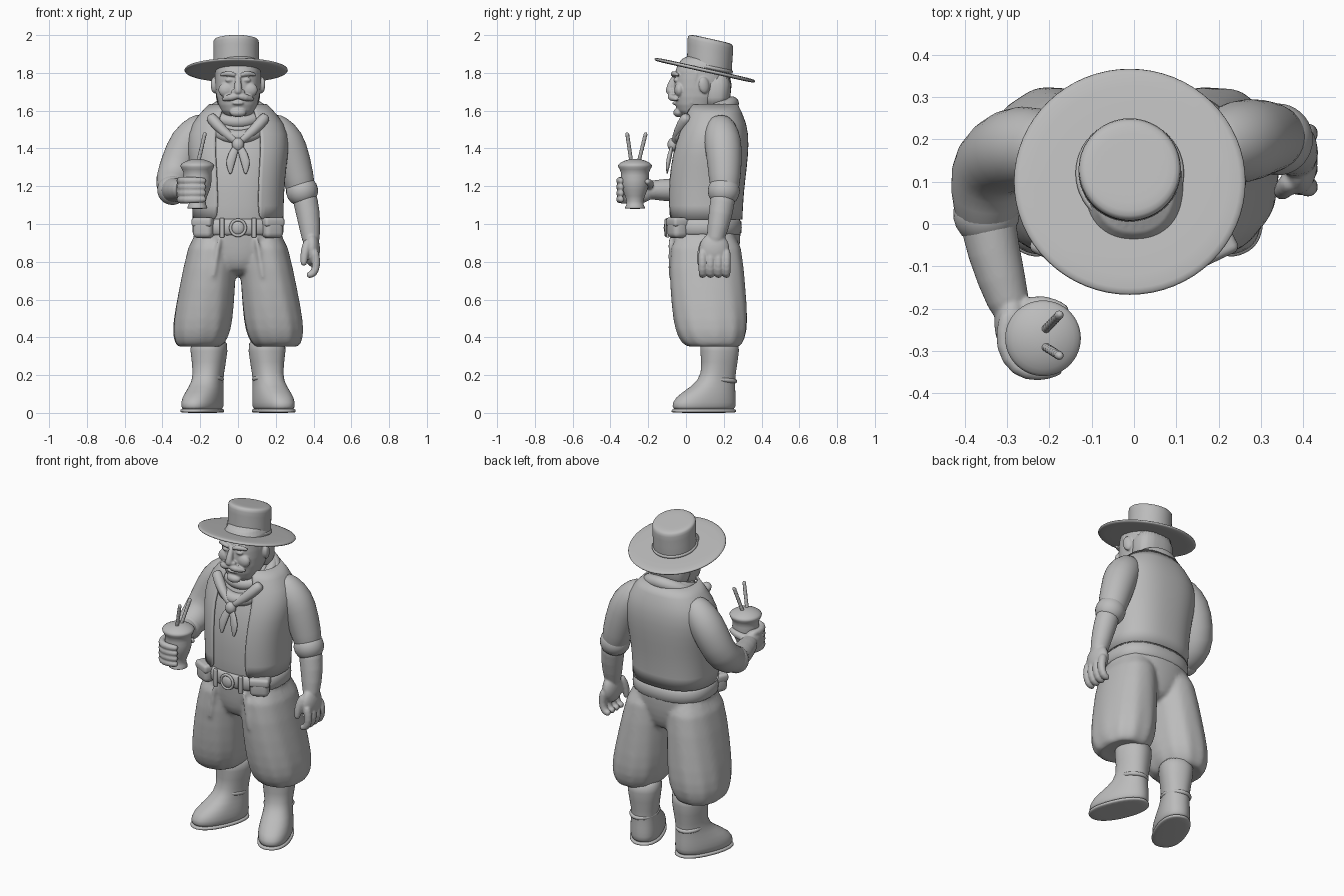
import bpy, bmesh
from math import sin, cos, tau, copysign
from mathutils import Vector, Matrix

start_cube = bpy.data.objects.get("Cube")
if start_cube:
    bpy.data.objects.remove(start_cube)

shade = (.5, .5, .5, 1)
clay_grey = bpy.data.materials.new("clay_grey")
clay_grey.use_nodes = True
clay_grey.diffuse_color = shade
clay_grey.node_tree.nodes["Principled BSDF"].inputs["Base Color"].default_value = shade
SIDES = (("left", 1), ("right", -1))


def finish(name, bm, smooth=True, location=(0, 0, 0), rotation=(0, 0, 0)):
    bmesh.ops.recalc_face_normals(bm, faces=bm.faces)
    mesh = bpy.data.meshes.new(name)
    bm.to_mesh(mesh)
    bm.free()
    mesh.materials.append(clay_grey)
    mesh.polygons.foreach_set("use_smooth", [True] * len(mesh.polygons))
    part = bpy.data.objects.new(name, mesh)
    bpy.context.collection.objects.link(part)
    part.location, part.rotation_euler = location, rotation
    if smooth:
        part.modifiers.new("smooth", "SUBSURF").levels = 1
        part.modifiers["smooth"].render_levels = 1
    return part


def meld(parts, voxel, softness):
    """Join parts and blend them into one continuous skin."""
    bpy.context.view_layer.update()
    with bpy.context.temp_override(active_object=parts[0], object=parts[0], selected_objects=parts,
                                   selected_editable_objects=parts):
        bpy.ops.object.join()
    remesh = parts[0].modifiers.new("one_skin", "REMESH")
    remesh.mode, remesh.voxel_size, remesh.use_smooth_shade = "VOXEL", voxel, True
    parts[0].modifiers.new("soften", "SMOOTH").iterations = softness


def skin(bm, rings, closed=True, loop=False):
    """Join rings of points with faces and cap the ends of a solid."""
    rings = [[bm.verts.new(point) for point in ring] for ring in rings]
    count = len(rings[0])
    for lower, upper in zip(rings, rings[1:] + rings[:1] if loop else rings[1:]):
        for i in range(count if closed else count - 1):
            j = (i + 1) % count
            bm.faces.new((lower[i], lower[j], upper[j], upper[i]))
    if closed and not loop:
        bm.faces.new(rings[0])
        bm.faces.new(rings[-1])


def loft(name, sections, centre=lambda z: 0, count=32, power=2.3, fold=lambda t, z: 0, opening=0, **place):
    """Stack of rounded sections, each given as front y, back y, height, half width."""
    def bulge(value):
        return copysign(abs(value) ** (2 / power), value)
    bm, rings = bmesh.new(), []
    angles = [opening + i * (tau - 2 * opening) / count for i in range(count + bool(opening))]
    for front, back, z, half in sections:
        middle, depth = (front + back) / 2, (back - front) / 2
        rings.append([(centre(z) + half * bulge(sin(t)) * (1 + fold(t, z)),
                       middle - depth * bulge(cos(t)) * (1 + fold(t, z)), z) for t in angles])
    skin(bm, rings, closed=not opening)
    return finish(name, bm, **place)


def turned(name, profile, **place):
    return loft(name, [(-radius, radius, z, radius) for radius, z in profile], power=2, **place)


def tube(name, path, radii, count=14, loop=False, flat=1):
    """Limb with rounded ends; the given radii are spread evenly along the path."""
    path = [Vector(point) for point in path]
    last = len(path) - 1
    widths = []
    for i in range(len(path)):
        step = i * (len(radii) - 1) / last
        low = int(step)
        high = min(low + 1, len(radii) - 1)
        widths.append(radii[low] + (radii[high] - radii[low]) * (step - low))
    if not loop:
        head, tail = (path[0] - path[1]).normalized(), (path[-1] - path[-2]).normalized()
        path = [path[0] + head * widths[0] * .6, *path, path[-1] + tail * widths[-1] * .6]
        widths = [widths[0] * .6, *widths, widths[-1] * .6]
    rings, previous, across = [], None, None
    for i, point in enumerate(path):
        before = path[i - 1] if i or loop else point
        after = path[(i + 1) % len(path)] if loop or i + 1 < len(path) else point
        along = (after - before).normalized()
        if previous:
            across = previous.rotation_difference(along) @ across
        else:
            across = along.cross(Vector((.01, 1, .01))).normalized()
        previous, up = along, along.cross(across)
        rings.append([point + widths[i] * (across * cos(t) + up * flat * sin(t))
                      for t in (tau * k / count for k in range(count))])
    bm = bmesh.new()
    skin(bm, rings, loop=loop)
    return finish(name, bm)


def hoop(name, centre, across, up, thickness):
    """Closed ring spanned by two half-axis vectors."""
    centre, across, up = Vector(centre), Vector(across), Vector(up)
    turns = [tau * i / 24 for i in range(24)]
    return tube(name, [centre + across * cos(t) + up * sin(t) for t in turns], [thickness] * 2, loop=True)


def blob(name, location, size, **place):
    bm = bmesh.new()
    bmesh.ops.create_uvsphere(bm, u_segments=20, v_segments=12, radius=1, matrix=Matrix.Diagonal((*size, 1)))
    return finish(name, bm, smooth=False, location=location, **place)


def box(name, location, size, turn=0):
    bm = bmesh.new()
    bmesh.ops.create_cube(bm, size=1, matrix=Matrix.Diagonal((*size, 1)))
    part = finish(name, bm, smooth=False, location=location, rotation=(0, 0, turn))
    rounding = part.modifiers.new("rounding", "BEVEL")
    rounding.width, rounding.segments = min(size) / 3, 4


# Hat
tilt = dict(location=(-.01, .1, 1.815), rotation=(-.22, 0, 0))
turned("hat_brim", [(.1, -.01), (.25, -.012), (.275, -.008), (.278, .006), (.25, .01), (.1, .01)], **tilt)
loft("hat_crown", [(-.11, .15, 0, .13), (-.1, .14, .02, .12), (-.125, .125, .13, .122),
                   (-.13, .12, .16, .122), (-.11, .1, .168, .11), (-.07, .06, .168, .07)], power=2, **tilt)
hoop("hat_band", (-.01, .12, 1.83), (.12, 0, 0), (0, .12, -.025), .01)

# Head
head = [loft("head", [(0, .09, 1.56, .05), (-.05, .13, 1.59, .09), (-.065, .2, 1.67, .118), (-.065, .23, 1.77, .122),
                      (-.05, .23, 1.85, .12), (0, .2, 1.9, .08)]),
        tube("nose", [(0, -.06, 1.78), (0, -.08, 1.74), (0, -.087, 1.7)], [.014, .024]),
        blob("lower_lip", (0, -.06, 1.64), (.03, .012, .01)),
        blob("chin", (0, -.04, 1.59), (.045, .028, .025))]
for side, s in SIDES:
    head += [blob(side + "_nostril", (s * .02, -.075, 1.7), (.017, .017, .014)),
             tube(side + "_moustache", [(0, -.08, 1.68), (s * .04, -.08, 1.67), (s * .08, -.05, 1.66)],
                  [.017, .022, .01]),
             tube(side + "_eyebrow", [(s * .02, -.068, 1.79), (s * .05, -.068, 1.8), (s * .09, -.045, 1.79)],
                  [.013, .015, .01]),
             blob(side + "_eye", (s * .046, -.053, 1.762), (.022, .013, .012)),
             blob(side + "_cheek", (s * .06, -.035, 1.71), (.045, .027, .04)),
             blob(side + "_ear", (s * .125, .095, 1.735), (.018, .03, .045), rotation=(.15, 0, s * .35)),
             tube(side + "_sideburn", [(s * .112, .055, 1.8), (s * .098, .03, 1.64)], [.014, .01])]
meld(head, .005, 3)
loft("hair", [(.1, .2, 1.62, .1), (.08, .24, 1.64, .12), (.06, .25, 1.84, .125)], power=2.6,
     fold=lambda t, z: sin(14 * t) / 80)
loft("neck", [(.03, .22, 1.42, .12), (.04, .21, 1.64, .1)])

# Shirt and open vest
body = [(-.095, .293, 1.025, .235), (-.1, .3, 1.17, .238), (-.09, .317, 1.3, .25), (-.065, .328, 1.42, .268),
        (-.02, .32, 1.53, .25), (.02, .27, 1.63, .15)]
inset = .012
loft("shirt", [(front + inset, back - inset, z, half - inset) for front, back, z, half in
               [(-.095, .293, .95, .235), *body]], power=2.4)
vest = loft("vest", body, power=2.4, opening=.4)
cloth = vest.modifiers.new("cloth", "SOLIDIFY")
cloth.thickness, cloth.offset = inset, 0

# Neck scarf
hoop("collar", (0, .12, 1.59), (.125, 0, 0), (0, .115, .05), .034)
hoop("scarf", (0, .105, 1.55), (.15, 0, 0), (0, .14, .09), .038)
blob("scarf_knot", (0, -.07, 1.42), (.032, .028, .036))
for side, s in SIDES:
    tube(side + "_scarf_tail", [(s * .01, -.075, 1.41), (s * .045, -.095, 1.33), (s * .04, -.1, 1.27)],
         [.018, .03, .008], flat=.5)
    tube(side + "_scarf_fold", [(s * .14, 0, 1.56), (s * .08, -.04, 1.49), (0, -.06, 1.43)], [.034, .02])


# Trousers and boots
def gather(t, z):
    return sin(11 * t + 5 * z) * max(.3, 1 - abs(z - .4) * 4) / 40


trousers = [loft("trousers", [(-.03, .24, .72, .08), (-.07, .27, .8, .18), (-.08, .287, .88, .235),
                              (-.088, .29, .97, .235), (-.088, .29, 1, .23)])]
for side, s in SIDES:
    trousers.append(loft(
        side + "_trouser_leg",
        [(.05, .25, .36, .09), (.02, .28, .345, .11), (-.02, .3, .365, .13), (-.055, .325, .43, .155),
         (-.075, .325, .55, .155), (-.09, .305, .76, .14), (-.08, .285, 1, .12)],
        centre=lambda z: s * (.25 - .13 * z), count=48, fold=gather))
    trousers.append(tube(side + "_trouser_pleat", [(s * .1, -.088, .92), (s * .13, -.088, .72)], [.011, .008]))
    foot = dict(location=(s * .155, .175, 0), rotation=(0, 0, s * .4))
    loft(side + "_boot", [(-.255, .08, .01, .08), (-.265, .09, .03, .092), (-.255, .09, .08, .092),
                          (-.15, .085, .14, .08), (-.085, .085, .2, .073), (-.1, .11, .34, .1), (-.1, .1, .4, .09)],
         **foot)
    loft(side + "_sole", [(-.26, .085, 0, .088), (-.268, .093, .004, .095), (-.268, .093, .018, .095),
                          (-.25, .08, .022, .09)], **foot)
    hoop(side + "_ankle_fold", (s * .155, .175, .178), (.07, 0, 0), (0, .085, -.01), .012)
meld(trousers, .011, 6)

# Belt, buckle and pouches
loft("belt", [(-.08, .28, .935, .225), (-.097, .297, .94, .244), (-.097, .297, 1.025, .243), (-.08, .28, 1.03, .225)],
     power=2.4)
blob("buckle", (0, -.1, .98), (.036, .018, .038))
hoop("buckle_rim", (0, -.105, .98), (.04, 0, 0), (0, 0, .042), .008)
for side, s in SIDES:
    spot = Vector((s * .18, -.045, .98))
    box(side + "_pouch", spot, (.11, .085, .11), turn=s * .45)
    box(side + "_pouch_flap", spot + Vector((0, 0, .03)), (.115, .09, .05), turn=s * .45)
    box(side + "_belt_loop", (s * .085, -.097, .98), (.025, .016, .105))

# Left arm, hanging
tube("left_sleeve", [(.19, .18, 1.515), (.255, .195, 1.44), (.295, .205, 1.33), (.338, .205, 1.17)],
     [.085, .103, .093, .08], count=18)
tube("left_cuff", [(.335, .2, 1.2), (.343, .2, 1.15)], [.088, .088], count=18)
left_hand = [tube("left_forearm", [(.345, .2, 1.17), (.373, .185, 1.06), (.388, .152, .9)], [.068, .066, .048], count=18),
             blob("left_palm", (.39, .15, .865), (.045, .082, .09)),
             tube("left_thumb", [(.37, .1, .9), (.352, .08, .85), (.348, .075, .79)], [.028, .019])]
for i in range(4):
    y = .088 + .042 * i
    left_hand.append(tube("left_finger", [(.405, y, .85), (.418, y, .785), (.402, y, .735), (.375, y, .73)], [.025, .02]))
meld(left_hand, .006, 3)

# Right arm, raised
tube("right_sleeve", [(-.19, .18, 1.515), (-.265, .185, 1.44), (-.315, .165, 1.32), (-.345, .125, 1.225),
                      (-.35, .02, 1.18)], [.085, .103, .097, .096, .08], count=18)
tube("right_cuff", [(-.35, .04, 1.18), (-.347, 0, 1.18)], [.084, .08], count=18)
right_hand = [tube("right_forearm", [(-.35, .04, 1.18), (-.335, -.06, 1.18), (-.292, -.2, 1.18)], [.07, .064, .052],
                   count=18),
              blob("right_palm", (-.288, -.235, 1.18), (.043, .075, .066)),
              tube("right_thumb", [(-.265, -.2, 1.2), (-.21, -.185, 1.215), (-.165, -.205, 1.225)], [.025, .017])]
for i in range(4):
    z = 1.13 + .033 * i
    right_hand.append(tube("right_finger", [(-.3, -.22, z), (-.312, -.29, z), (-.277, -.345, z), (-.225, -.355, z),
                                            (-.18, -.342, z)], [.021, .022, .018]))
meld(right_hand, .006, 2)

# Footed cup with two twisted straws
cup_spot = Vector((-.215, -.27, 0))
turned("cup", [(.05, 1.08), (.058, 1.085), (.034, 1.115), (.07, 1.18), (.078, 1.24), (.07, 1.275),
               (.094, 1.305), (.088, 1.318), (.06, 1.335), (.02, 1.345)], location=cup_spot)
for name, foot_y, tip_y in (("front_straw", -.29, -.312), ("back_straw", -.25, -.213)):
    foot, tip = Vector((-.21, foot_y, 1.33)), Vector((-.175, tip_y, 1.48))
    tube(name, [foot.lerp(tip, i / 16) for i in range(17)], [.009, .013] * 8 + [.009], count=8)
